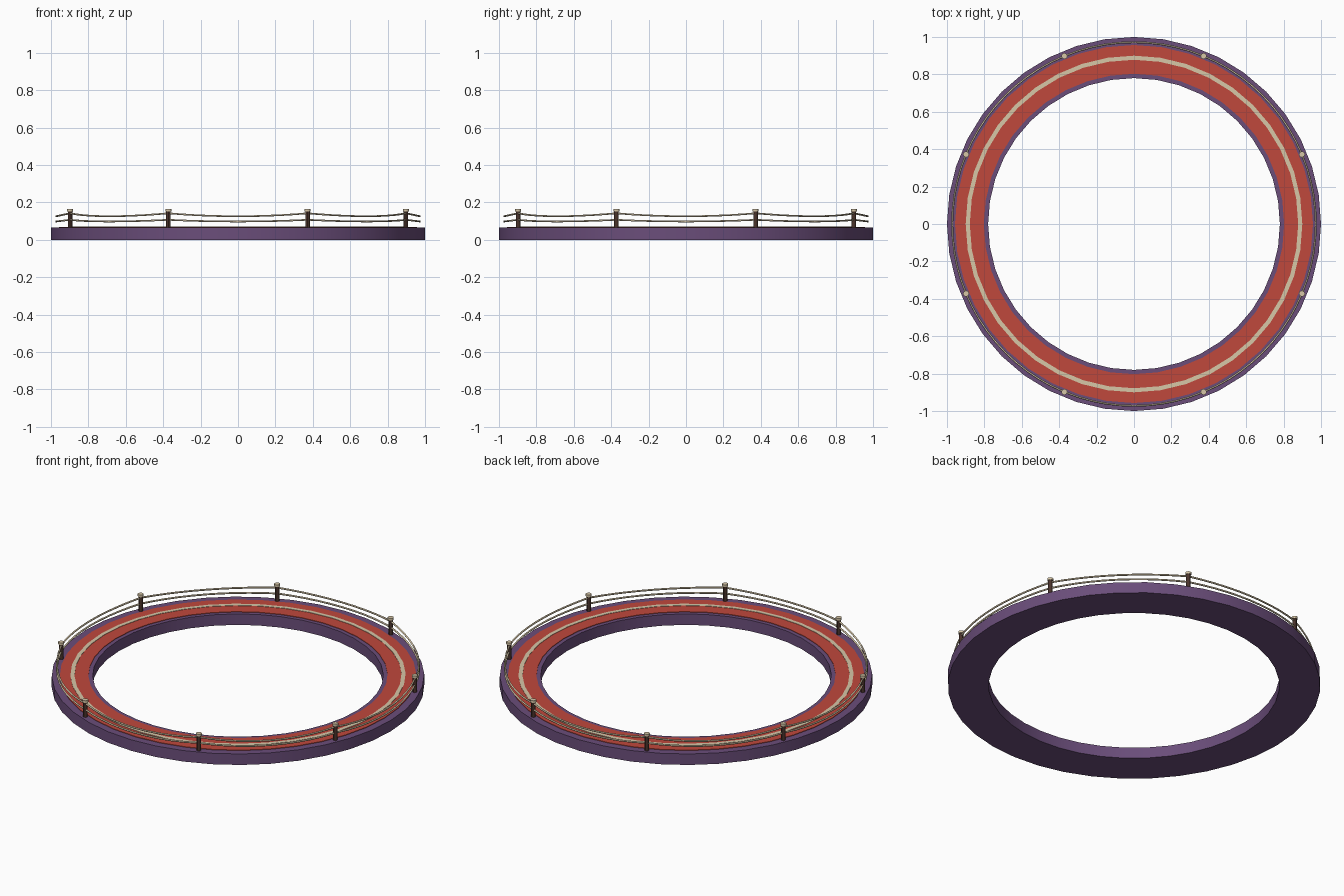
import bpy, bmesh
from math import sin, cos, pi, radians

if "Cube" in bpy.data.objects:
    bpy.data.objects.remove(bpy.data.objects["Cube"])

SEG = 40
POSTS = 8
RAIL_R = 0.972


def material(name, rgb):
    m = bpy.data.materials.new(name)
    m.diffuse_color = (*rgb, 1)
    m.use_nodes = True
    m.node_tree.nodes["Principled BSDF"].inputs["Base Color"].default_value = m.diffuse_color
    return m


PURPLE = material("purple", (0.145, 0.075, 0.195))
RED = material("red", (0.53, 0.065, 0.045))
CREAM = material("cream", (0.68, 0.57, 0.39))
BROWN = material("brown", (0.07, 0.034, 0.025))


def finish(ob, mat):
    ob.data.materials.append(mat)
    bpy.ops.object.select_all(action='DESELECT')
    ob.select_set(True)
    bpy.context.view_layer.objects.active = ob
    bpy.ops.object.shade_smooth_by_angle(angle=radians(30))


def ring(name, profile, mat):
    """Revolve a closed (radius, z) profile around z."""
    bm = bmesh.new()
    loops = []
    for i in range(SEG):
        a = 2 * pi * i / SEG
        loops.append([bm.verts.new((r * cos(a), r * sin(a), z)) for r, z in profile])
    n = len(profile)
    for i in range(SEG):
        p, q = loops[i], loops[(i + 1) % SEG]
        for j in range(n):
            k = (j + 1) % n
            bm.faces.new((p[j], q[j], q[k], p[k]))
    bmesh.ops.recalc_face_normals(bm, faces=bm.faces)
    me = bpy.data.meshes.new(name)
    bm.to_mesh(me)
    bm.free()
    ob = bpy.data.objects.new(name, me)
    bpy.context.collection.objects.link(ob)
    finish(ob, mat)


def band(r0, r1, z0, z1):
    return [(r0, z0), (r1, z0), (r1, z1), (r0, z1)]


def cylinder(name, r, z0, z1, angle, mat):
    bpy.ops.mesh.primitive_cylinder_add(
        vertices=12, radius=r, depth=z1 - z0,
        location=(RAIL_R * cos(angle), RAIL_R * sin(angle), (z0 + z1) / 2))
    ob = bpy.context.object
    ob.name = name
    finish(ob, mat)


def rope(name, z_post, sag):
    """Closed rope following the rim, dipping between posts."""
    n = POSTS * 10
    cu = bpy.data.curves.new(name, 'CURVE')
    cu.dimensions = '3D'
    cu.bevel_depth = 0.005
    cu.bevel_resolution = 1
    sp = cu.splines.new('POLY')
    sp.points.add(n - 1)
    sp.use_cyclic_u = True
    for i, pt in enumerate(sp.points):
        t = (i % 10) / 10
        a = 2 * pi * i / n + pi / POSTS
        pt.co = (RAIL_R * cos(a), RAIL_R * sin(a), z_post - sag * 4 * t * (1 - t), 1)
    cu.materials.append(CREAM)
    ob = bpy.data.objects.new(name, cu)
    bpy.context.collection.objects.link(ob)


# Walkway deck, red carpet and centre stripe
ring("deck", band(0.78, 1.0, 0.0, 0.065), PURPLE)
ring("carpet", band(0.803, 0.957, 0.06, 0.068), RED)
ring("centre_stripe", band(0.878, 0.9, 0.064, 0.070), CREAM)

# Railing posts with caps
for i in range(POSTS):
    a = 2 * pi * (i + 0.5) / POSTS
    cylinder("post", 0.012, 0.06, 0.153, a, BROWN)
    cylinder("post_cap", 0.016, 0.152, 0.165, a, CREAM)

# Sagging ropes
rope("upper_rope", 0.142, 0.016)
rope("lower_rope", 0.107, 0.009)
